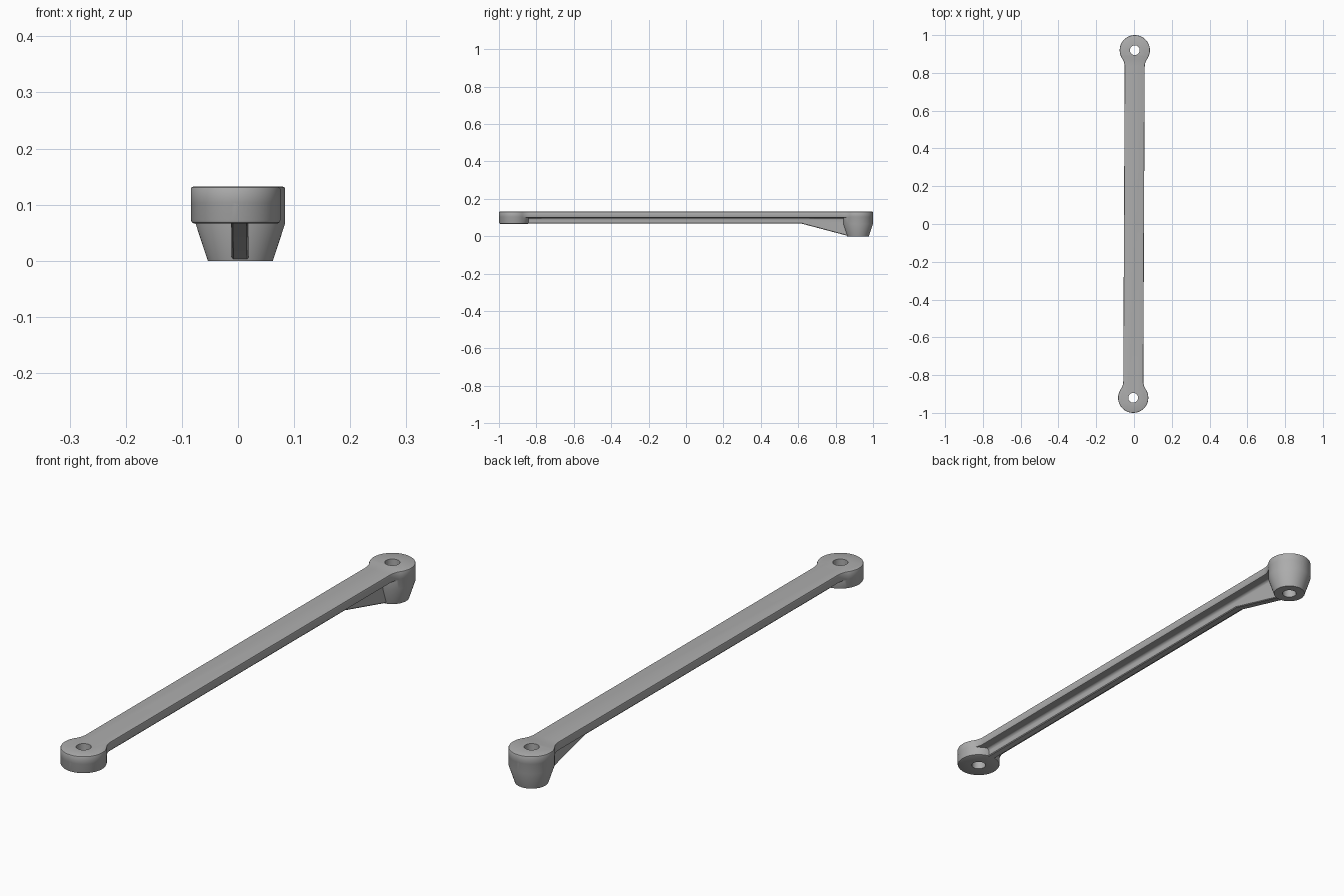
import bpy, bmesh
from math import sin, cos, pi, atan2, sqrt, radians
from mathutils import Matrix

if "Cube" in bpy.data.objects:
    bpy.data.objects.remove(bpy.data.objects["Cube"], do_unlink=True)

TOP, FLANGE, LOW = 0.132, 0.099, 0.066   # arm top, flange underside, rib underside
END, R, HALF = 0.92, 0.08, 0.053         # boss centre, boss radius, arm half width
HOLE, FILLET = 0.026, 0.08

metal = bpy.data.materials.new("grey metal")
metal.use_nodes = True
metal.diffuse_color = (0.42, 0.42, 0.42, 1)
metal.node_tree.nodes["Principled BSDF"].inputs["Base Color"].default_value = metal.diffuse_color


def finish(name, bm):
    bmesh.ops.recalc_face_normals(bm, faces=bm.faces)
    mesh = bpy.data.meshes.new(name)
    bm.to_mesh(mesh)
    bm.free()
    mesh.materials.append(metal)
    ob = bpy.data.objects.new(name, mesh)
    bpy.context.collection.objects.link(ob)
    return ob


def loft(name, rings):
    """Closed solid through rings that have equal point counts."""
    bm = bmesh.new()
    rows = [[bm.verts.new(p) for p in ring] for ring in rings]
    n = len(rows[0])
    for a, b in zip(rows, rows[1:]):
        for i in range(n):
            j = (i + 1) % n
            bm.faces.new((a[i], a[j], b[j], b[i]))
    bm.faces.new(rows[0])
    bm.faces.new(rows[-1])
    return finish(name, bm)


def turned(name, y, profile, steps=64):
    return loft(name, [[(r * cos(2 * pi * i / steps), y + r * sin(2 * pi * i / steps), z)
                        for i in range(steps)] for r, z in profile])


def arc(cx, cy, r, a, b, n):
    return [(cx + r * cos(a + (b - a) * i / n), cy + r * sin(a + (b - a) * i / n))
            for i in range(n + 1)]


# Flat arm: rounded ends blending into straight sides
fx = HALF + FILLET
d = sqrt((R + FILLET) ** 2 - fx ** 2)
tangent = atan2(d, -fx)
neck = arc(fx, END - d, FILLET, pi, tangent, 8)
head = arc(0, END, R, tangent - pi, 2 * pi - tangent, 48)
half = neck + head[1:-1] + [(-x, y) for x, y in reversed(neck)]
outline = half + [(-x, -y) for x, y in half]

bm = bmesh.new()
base = bm.faces.new([bm.verts.new((x, y, FLANGE)) for x, y in outline])
up = bmesh.ops.extrude_face_region(bm, geom=[base], use_keep_orig=True)
bmesh.ops.translate(bm, vec=(0, 0, TOP - FLANGE),
                    verts=[v for v in up["geom"] if isinstance(v, bmesh.types.BMVert)])
bmesh.ops.recalc_face_normals(bm, faces=bm.faces)
rims = [e for e in bm.edges if abs(e.verts[0].co.z - e.verts[1].co.z) < 1e-5]
bmesh.ops.bevel(bm, geom=rims, offset=0.004, segments=2, profile=0.5, affect='EDGES')
arm = finish("link_arm", bm)


# Central rib with rounded roots, deepening to a gusset near the tall boss
def rib_section(y, low, w=0.015, f=0.011):
    side = [(w - 0.003, low), (w, low + 0.003)]
    side += arc(w + f, FLANGE - f, f, pi, pi / 2, 5) + [(w + f, FLANGE + 0.008)]
    return [(x, y, z) for x, z in side] + [(-x, y, z) for x, z in reversed(side)]


rib = loft("rib", [rib_section(*s) for s in
                   ((-0.87, LOW + 0.001), (0.62, LOW + 0.001), (0.865, 0.002), (0.885, 0.002))])

# Short front boss and tall tapered back boss
rb = R - 0.0003
front_boss = turned("front_boss", -END, [(rb, 0.115), (rb, LOW + 0.006),
                                         (rb - 0.002, LOW + 0.002), (rb - 0.006, LOW)])
back_boss = turned("back_boss", END, [(rb, 0.115), (rb, LOW), (0.058, 0)])

# Bolt holes
holes = [turned("hole_cutter", y, [(HOLE, -0.1), (HOLE, 0.3)], 40) for y in (-END, END)]

# Fuse the parts, then drill the holes
jobs = [(p, 'UNION') for p in (front_boss, back_boss, rib)] + [(h, 'DIFFERENCE') for h in holes]
for part, op in jobs:
    mod = arm.modifiers.new("fuse", 'BOOLEAN')
    mod.object, mod.operation, mod.solver = part, op, 'EXACT'
    part.hide_render = True
bpy.context.view_layer.update()
solid = bpy.data.meshes.new_from_object(arm.evaluated_get(bpy.context.evaluated_depsgraph_get()))
arm.modifiers.clear()
arm.data = solid
for part, op in jobs:
    bpy.data.objects.remove(part, do_unlink=True)

# Slight skew of the whole link, then smooth shading with crisp edges
solid.transform(Matrix.Rotation(-0.0045, 4, 'Z'))
bpy.ops.object.select_all(action='DESELECT')
arm.select_set(True)
bpy.context.view_layer.objects.active = arm
bpy.ops.object.shade_smooth_by_angle(angle=radians(30))
